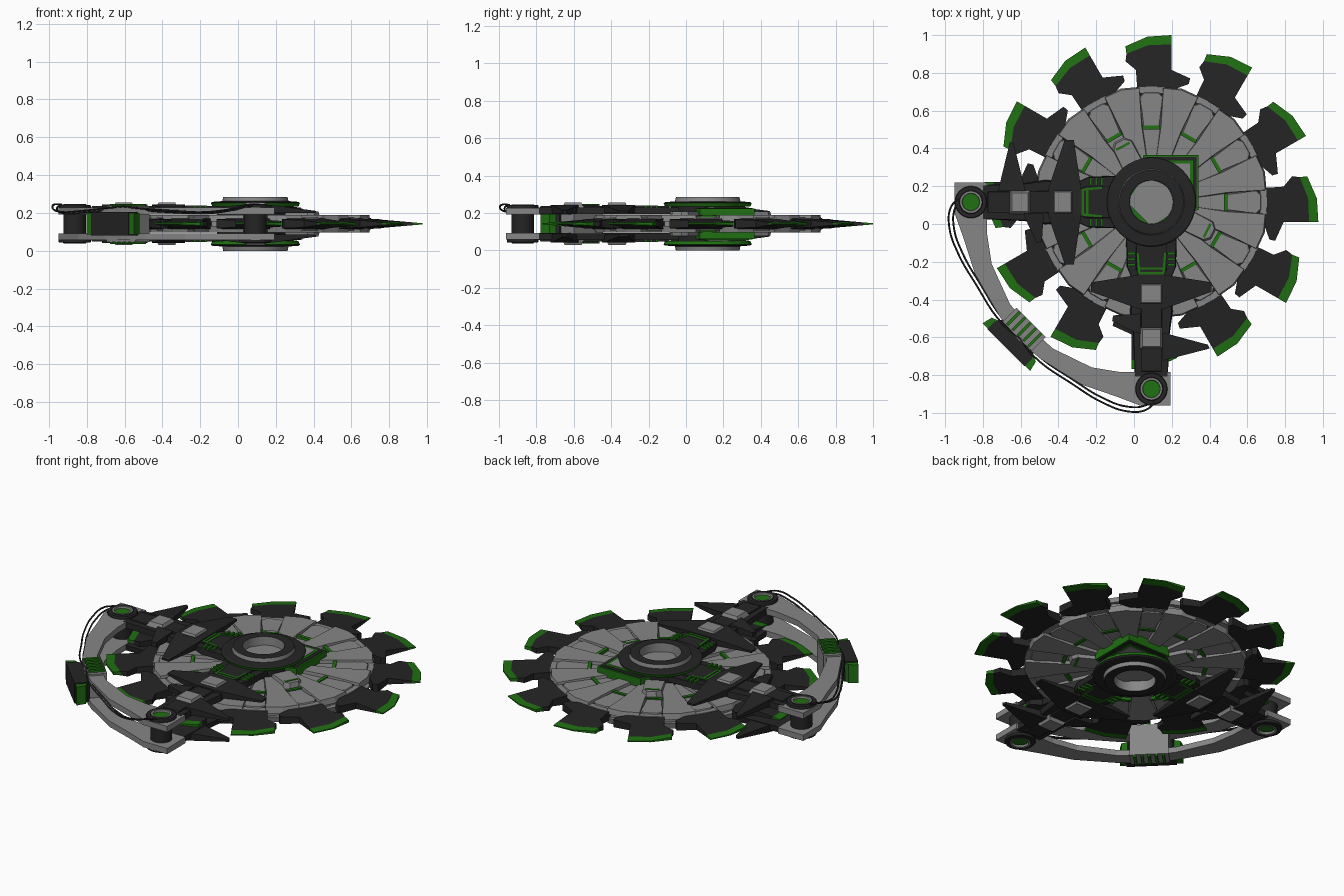
import bpy, bmesh, math
from mathutils import Vector

if "Cube" in bpy.data.objects:
    bpy.data.objects.remove(bpy.data.objects["Cube"])

CX, CY, ZM, SX = 0.092, 0.116, 0.1425, 0.966


def material(name, c):
    m = bpy.data.materials.new(name)
    m.diffuse_color = (*c, 1)
    m.use_nodes = True
    m.node_tree.nodes["Principled BSDF"].inputs["Base Color"].default_value = m.diffuse_color
    return m


DARK = material("dark", (0.018, 0.018, 0.018))
GREEN = material("green", (0.014, 0.16, 0.006))
GREY = material("grey", (0.24, 0.24, 0.24))


def finish(name, bm, mats):
    bmesh.ops.recalc_face_normals(bm, faces=bm.faces[:])
    me = bpy.data.meshes.new(name)
    bm.to_mesh(me)
    bm.free()
    for m in mats:
        me.materials.append(m)
    ob = bpy.data.objects.new(name, me)
    bpy.context.collection.objects.link(ob)
    return ob


def prism(name, shapes, z0, z1, mat, maps, inset=0.0):
    """Extrude outlines. z0 None: one solid about the mid plane, else a mirrored pair.
    z1 may be a function of the local position, to taper the part."""
    bm = bmesh.new()
    for pts in shapes:
        c = sum((Vector(p) for p in pts), Vector((0, 0))) / len(pts)
        for place in maps:
            for s in ((1,) if z0 is None else (1, -1)):
                low, high = [], []
                for p in pts:
                    h = z1(*p) if callable(z1) else z1
                    q = Vector(p)
                    d = c - q
                    top = q + d * min(inset / max(d.length, 1e-6), 0.9)
                    bot = top if z0 is None else q
                    low.append(bm.verts.new((*place(*bot), ZM + (-h if z0 is None else s * z0))))
                    high.append(bm.verts.new((*place(*top), ZM + s * h)))
                n = len(pts)
                caps = [bm.faces.new(low[::-1]), bm.faces.new(high)]
                for i in range(n):
                    j = (i + 1) % n
                    bm.faces.new((low[i], low[j], high[j], high[i]))
                if n > 4:
                    bmesh.ops.triangulate(bm, faces=caps)
    return finish(name, bm, [mat])


def rect(u0, u1, t0, t1):
    return [(u0, t0), (u1, t0), (u1, t1), (u0, t1)]


def flip(pts):
    return [(u, -t) for u, t in pts]


def polar(deg):
    a = math.radians(deg)
    # u is radial, t is tangential (clockwise positive)
    return lambda u, t: (CX + u * math.cos(a) + t * math.sin(a),
                         CY + u * math.sin(a) - t * math.cos(a))


def front_arm(u, t):
    return CX + t * SX, CY - u


def left_arm(u, t):
    return CX - u * SX, CY + t


ARMS = [front_arm, left_arm]
SPOKES = [polar(30 * k) for k in range(12)]
BETWEEN = [polar(30 * k + 15) for k in range(12)]
DIAG = [polar(225)]


def lathe(name, prof, mats, place, n=48):
    """Revolve (r, h, material index of the band to the next point), mirrored in z."""
    bm = bmesh.new()
    cx, cy = place
    for s in (1, -1):
        rings = []
        for r, h, _ in prof:
            rings.append([bm.verts.new((cx + r * math.cos(2 * math.pi * i / n),
                                        cy + r * math.sin(2 * math.pi * i / n), ZM + s * h))
                          for i in range(n)])
        bm.faces.new(rings[0]).material_index = prof[0][2]
        for k in range(len(prof) - 1):
            for i in range(n):
                j = (i + 1) % n
                f = bm.faces.new((rings[k][i], rings[k][j], rings[k + 1][j], rings[k + 1][i]))
                f.material_index = prof[k][2] if k else prof[1][2] if prof[0][2] < 0 else prof[k][2]
    bmesh.ops.remove_doubles(bm, verts=bm.verts[:], dist=1e-5)
    ob = finish(name, bm, mats)
    bpy.context.view_layer.objects.active = ob
    ob.select_set(True)
    bpy.ops.object.shade_smooth_by_angle(angle=math.radians(30))
    ob.select_set(False)


MATS = [DARK, GREEN, GREY]

# Hub: green floor, grey bore, stepped dark collar with green rim
lathe("hub", [(0.110, 0.07, 1), (0.113, 0.07, 2), (0.116, 0.1425, 0), (0.170, 0.1425, 2),
              (0.175, 0.120, 0), (0.228, 0.116, 0), (0.2355, 0.110, 1), (0.228, 0.092, 0),
              (0.20, 0.092, 0), (0.20, 0.0, 0)], MATS, (CX, CY))

# Disc: core, recessed spoke plates, raised plates between, green bars
prism("disc_core", [[(0.59, -0.078), (0.59, 0.078), (0.1, 0.0268), (0.1, -0.0268)]],
      None, 0.028, GREY, SPOKES)
prism("disc_core_between", [[(0.59, -0.09), (0.59, 0.09), (0.1, 0.0268), (0.1, -0.0268)]],
      None, 0.027, GREY, BETWEEN)
prism("spoke_plates", [[(0.39, -0.042), (0.56, -0.065), (0.585, -0.04), (0.585, 0.04),
                        (0.56, 0.065), (0.39, 0.042)]], 0.02, 0.037, GREY, SPOKES, 0.008)
prism("raised_plates", [[(0.2, -0.034), (0.40, -0.062), (0.605, -0.098), (0.622, 0),
                         (0.605, 0.098), (0.40, 0.062), (0.2, 0.034)]],
      0.012, 0.046, GREY, BETWEEN, 0.008)
prism("rim_plates", [[(0.575, -0.075), (0.61, -0.075), (0.618, 0.0), (0.61, 0.075), (0.575, 0.075)]],
      0.01, 0.03, GREY, SPOKES, 0.006)
prism("green_bars", [rect(0.385, 0.405, -0.046, 0.046)], 0.02, 0.044, GREEN, SPOKES)


# Saw blades, thinning to a sharp green edge
def blade_h(r, t):
    return 0.003 + 0.026 * max(0.0, (0.885 - r) / 0.3)


prism("saw_blades", [[(0.785, -0.132), (0.83, -0.02), (0.835, 0.106), (0.70, 0.106),
                      (0.655, 0.205), (0.625, 0.198), (0.59, 0.1), (0.5, 0.07), (0.5, -0.07),
                      (0.60, -0.075), (0.70, -0.082), (0.745, -0.137)]],
      None, blade_h, DARK, SPOKES)
prism("blade_edges", [[(0.785, -0.132), (0.825, -0.137), (0.876, -0.02), (0.884, 0.106),
                       (0.835, 0.106), (0.83, -0.02)]], None, blade_h, GREEN, SPOKES)

# Square corner plate around the hub, in alternating layers
for nm, d, h, m in (("corner_plate_outer", 0.25, 0.082, GREEN), ("corner_plate_dark", 0.24, 0.085, DARK),
                    ("corner_plate_line", 0.22, 0.088, GREEN), ("corner_plate_inner", 0.205, 0.091, GREY)):
    e = 0.25 - d
    prism(nm, [[(-0.04 + e, d), (d, d), (d, -0.04 + e), (0.0, -0.13), (-0.13, 0.0)]],
          0.03, h, m, [lambda u, t: (CX + u, CY + t)])

# Clamps either side of the corner plate
CLAMPS = [polar(117), polar(-27)]
prism("hub_clamps", [[(0.2, -0.06), (0.34, -0.06), (0.37, -0.03), (0.37, 0.03), (0.34, 0.06), (0.2, 0.06)]],
      0.03, 0.066, GREY, CLAMPS, 0.01)
prism("clamp_lines", [rect(0.325, 0.338, -0.04, 0.04)], 0.05, 0.069, GREEN, CLAMPS)

# Arms with stripes, swept wings and grey blocks
half = [(0.15, 0.14), (0.34, 0.135), (0.42, 0.10), (0.58, 0.118), (0.70, 0.10), (0.93, 0.09)]
prism("arm_plates", [half + flip(half)[::-1]], 0.052, 0.086, DARK, ARMS, 0.008)
spine = [(0.2, 0.085), (0.36, 0.085), (0.41, 0.06), (0.9, 0.055)]
prism("arm_spines", [spine + flip(spine)[::-1]], 0.08, 0.094, DARK, ARMS, 0.006)
side = [rect(u, u + 0.014, 0.088, 0.13) for u in (0.265, 0.295, 0.325)]
post = [[(0.27, 0.07), (0.27, 0.082), (0.375, 0.072), (0.375, 0.06)]]
prism("arm_stripes", side + [flip(p) for p in side + post] + post
      + [rect(u, u + 0.013, -0.07, 0.07) for u in (0.345, 0.37, 0.395)], 0.08, 0.097, GREEN, ARMS)


def wing_h(u, t):
    return 0.101 - 0.13 * max(0.0, abs(t) - 0.08)


wing = [(0.385, 0.07), (0.425, 0.33), (0.475, 0.33), (0.555, 0.10), (0.565, 0.07)]
prism("inner_wings", [wing, flip(wing), rect(0.385, 0.565, -0.07, 0.07)], 0.058, wing_h, DARK, ARMS)
prism("outer_wings", [[(0.69, 0.06), (0.755, 0.31), (0.775, 0.32), (0.83, 0.1), (0.84, 0.06)],
                      [(0.59, -0.06), (0.60, -0.21), (0.63, -0.215), (0.68, -0.11), (0.70, -0.06)]],
      0.056, wing_h, DARK, ARMS)
prism("arm_blocks", [rect(0.425, 0.545, -0.07, 0.07), rect(0.66, 0.78, -0.065, 0.065)],
      0.08, 0.113, GREY, ARMS, 0.022)

# Arch: paired curved plates joining the two arm ends
outer = [(1.078, 0.105), (1.078, -0.06), (1.03, -0.19), (0.967, -0.38), (0.83, -0.608), (0.73, -0.73)]
inner = [(0.665, -0.665), (0.775, -0.54), (0.875, -0.327), (0.90, -0.17), (0.90, 0.105)]
strip = inner[::-1]
quads = [[outer[0], outer[1], strip[1], strip[0]], [outer[1], outer[2], strip[1]],
         [outer[2], outer[3], strip[2], strip[1]], [outer[3], outer[4], strip[3], strip[2]],
         [outer[4], outer[5], strip[4], strip[3]]]
prism("arch_plates", quads, 0.05, 0.085, GREY, ARMS)

# Arch centre: grey bracket, green ribs, handle with green ends
prism("arch_bracket", [rect(0.895, 1.01, -0.12, 0.12)], None, 0.095, GREY, DIAG, 0.012)
prism("arch_ribs", [rect(0.905, 1.0, t - 0.008, t + 0.008) for t in (-0.08, -0.04, 0, 0.04, 0.08)],
      0.08, 0.106, GREEN, DIAG)
prism("handle", [[(1.0, -0.12), (1.035, -0.14), (1.09, -0.14), (1.09, 0.14), (1.035, 0.14), (1.0, 0.12)]],
      None, 0.062, DARK, DIAG)
tip = [(1.015, 0.125), (1.085, 0.139), (1.085, 0.178), (1.03, 0.165)]
prism("handle_ends", [tip, flip(tip)], None, 0.056, GREEN, DIAG)

# Pivot pins at the arm ends
for nm, place in zip(("front_pin", "left_pin"), ARMS):
    lathe(nm, [(0.043, 0.092, 1), (0.045, 0.092, 2), (0.047, 0.104, 2), (0.058, 0.104, 0),
               (0.062, 0.1, 0), (0.082, 0.1, 0), (0.085, 0.095, 0), (0.085, 0.078, 0),
               (0.06, 0.078, 0), (0.06, 0.0, 0)], MATS, place(0.989, 0), 32)

# Cables looping along the arch
path = [(1.06, 0.02, 0.245), (1.10, -0.03, 0.245), (1.108, -0.13, 0.222), (1.06, -0.27, 0.205),
        (0.965, -0.43, 0.21), (0.82, -0.64, 0.225), (0.72, -0.72, 0.235)]
for nm, place in zip(("front_cable", "left_cable"), ARMS):
    for k in range(2):
        cu = bpy.data.curves.new(nm, "CURVE")
        cu.dimensions = "3D"
        cu.bevel_depth, cu.bevel_resolution, cu.resolution_u = 0.005, 1, 6
        sp = cu.splines.new("BEZIER")
        sp.bezier_points.add(len(path) - 1)
        for bp, (u, t, z) in zip(sp.bezier_points, path):
            bp.co = (*place(u - 0.025 * k, t), z - 0.008 * k)
            bp.handle_left_type = bp.handle_right_type = "AUTO"
        cu.materials.append(DARK)
        bpy.context.collection.objects.link(bpy.data.objects.new(f"{nm}_{k + 1}", cu))
